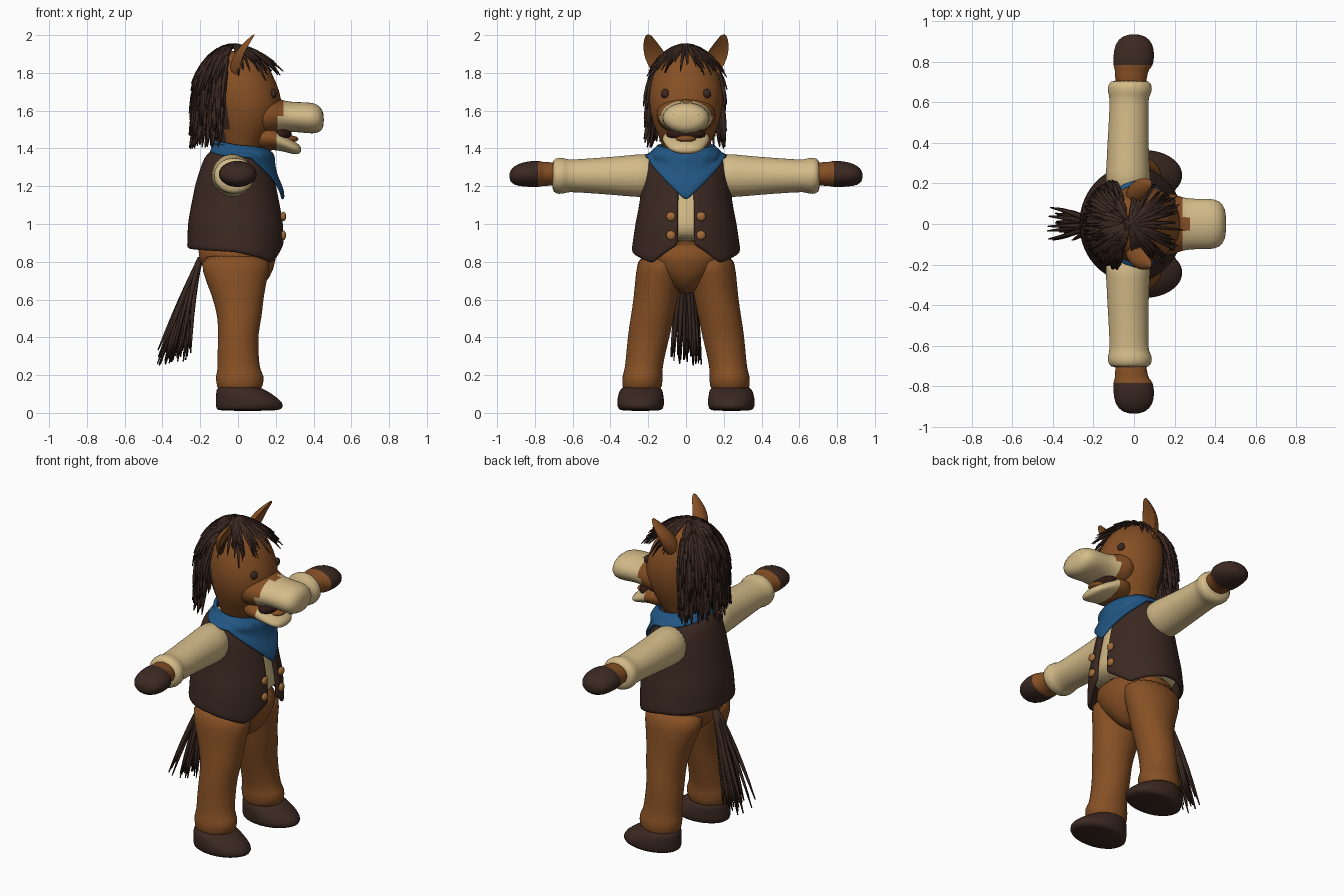
import bpy, bmesh, math, random
from math import sin, cos, pi, radians
from mathutils import Vector

random.seed(4)
if "Cube" in bpy.data.objects:
    bpy.data.objects.remove(bpy.data.objects["Cube"])


def material(name, *rgb):
    m = bpy.data.materials.new(name)
    m.use_nodes = True
    m.diffuse_color = (*rgb, 1)
    shader = m.node_tree.nodes["Principled BSDF"]
    shader.inputs["Base Color"].default_value = (*rgb, 1)
    shader.inputs["Roughness"].default_value = 0.8
    return m


BROWN = material("chestnut", .24, .08, .018)
DARK = material("dark brown", .045, .022, .016)
CREAM = material("cream", .66, .5, .25)
BLUE = material("scarf blue", .015, .09, .22)
GOLD = material("button bronze", .36, .15, .04)
MOUTH = material("mouth", .03, .01, .008)


def finish(name, bm, mats, mirror=False, subdiv=1, solid=0, rule=None):
    bmesh.ops.recalc_face_normals(bm, faces=bm.faces)
    for f in bm.faces:
        f.smooth = True
        if rule:
            f.material_index = int(rule(f.calc_center_median()))
    me = bpy.data.meshes.new(name)
    bm.to_mesh(me)
    bm.free()
    ob = bpy.data.objects.new(name, me)
    bpy.context.collection.objects.link(ob)
    for m in mats:
        me.materials.append(m)
    if mirror:
        mod = ob.modifiers.new("Mirror", "MIRROR")
        mod.use_axis = (False, True, False)
    if solid:
        mod = ob.modifiers.new("Thickness", "SOLIDIFY")
        mod.thickness = solid
        mod.offset = 0
    if subdiv:
        mod = ob.modifiers.new("Smooth", "SUBSURF")
        mod.levels = mod.render_levels = subdiv
    return ob


def bridge(bm, rings):
    """Skin closed rings of vertices and cap both ends."""
    n = len(rings[0])
    for p, q in zip(rings, rings[1:]):
        for i in range(n):
            j = (i + 1) % n
            bm.faces.new((p[i], p[j], q[j], q[i]))
    bm.faces.new(rings[0])
    bm.faces.new(rings[-1])


def loft(name, axis, stations, *mats, dent=1, sides=24, **kw):
    """Stations: position on axis, two centre coordinates, two radii."""
    bm = bmesh.new()
    k = "xyz".index(axis)
    rings = []
    for t, c, d, a, b in stations:
        ring = []
        for i in range(sides):
            w = 2 * pi * i / sides
            co = [c + a * cos(w) * (dent if cos(w) > 0 else 1), d + b * sin(w)]
            co.insert(k, t)
            ring.append(bm.verts.new(co))
        rings.append(ring)
    bridge(bm, rings)
    return finish(name, bm, mats, **kw)


def ball(name, centre, radii, mat, mirror=False):
    bm = bmesh.new()
    bmesh.ops.create_uvsphere(bm, u_segments=16, v_segments=10, radius=1)
    bmesh.ops.scale(bm, vec=radii, verts=bm.verts)
    bmesh.ops.translate(bm, vec=centre, verts=bm.verts)
    return finish(name, bm, [mat], mirror, 0)


def sheet(name, func, nu, nv, mat, solid):
    bm = bmesh.new()
    g = [[bm.verts.new(func(i / nu, j / nv)) for j in range(nv + 1)] for i in range(nu + 1)]
    for i in range(nu):
        for j in range(nv):
            bm.faces.new((g[i][j], g[i + 1][j], g[i + 1][j + 1], g[i][j + 1]))
    return finish(name, bm, [mat], True, 1, solid)


def strand(bm, points, r, sides=5):
    """Tapered lock of hair along a path."""
    rings = []
    for k, p in enumerate(points):
        t = (points[min(k + 1, len(points) - 1)] - points[max(k - 1, 0)]).normalized()
        u = t.orthogonal().normalized()
        v = t.cross(u)
        s = r * (1 - .75 * (k / (len(points) - 1)) ** 3)
        rings.append([bm.verts.new(p + s * (u * cos(w) + v * sin(w)))
                      for w in (2 * pi * i / sides for i in range(sides))])
    bridge(bm, rings)


def table(rows, x):
    """Linear lookup by the first column."""
    for p, q in zip(rows, rows[1:]):
        if x <= q[0]:
            f = max(0, (x - p[0]) / (q[0] - p[0]))
            return [m + (n - m) * f for m, n in zip(p[1:], q[1:])]
    return rows[-1][1:]


# Torso profile: height, centre x, depth radius, width radius
TORSO = [(.79, -.02, .25, .285), (.9, -.01, .245, .27), (1, -.01, .243, .255),
         (1.1, -.01, .225, .235), (1.2, -.01, .205, .222), (1.3, -.01, .175, .212),
         (1.36, -.01, .15, .18), (1.4, 0, .11, .12)]

loft("shirt", "z", [(z, c, 0, a * .95, b * .94) for z, c, a, b in TORSO[1:]], CREAM)

HEM = [(8, .89), (22, .85), (38, .79), (60, .82), (90, .85), (180, .87)]


def vest(u, v):
    start = 9 + 2 * v
    deg = start + (180 - start) * u
    low = table(HEM, deg)[0]
    z = low + (1.395 - low) * v
    c, a, b = table(TORSO, z)
    return c + a * cos(radians(deg)), b * sin(radians(deg)), z


sheet("vest", vest, 28, 14, DARK, .026)
for z in (.94, 1.04):
    ball("vest_button", (.24, .08, z), (.015, .025, .025), GOLD, True)


# Neckerchief draped to a point at the front
DRAPE = [(0, 1.12), (35, 1.25), (65, 1.35), (180, 1.38)]


def scarf(u, v):
    low = table(DRAPE, 180 * u)[0]
    top = 1.39 + .055 * u
    z = low + (top - low) * v
    c, a, b = table(TORSO, z)
    w = pi * u
    ruffle = .006 * sin(v * 9 + u * 5)
    return (c + .015 * (z > 1.35) + (max(a + .028, .14) + ruffle) * cos(w),
            (max(min(b, .19) + .028, .15) + ruffle) * sin(w), z)


sheet("neckerchief", scarf, 24, 8, BLUE, .02)

# Hips, legs and feet
loft("hips", "z", [(.63, .02, 0, .04, .03), (.66, .02, 0, .1, .07), (.72, .01, 0, .165, .14),
                   (.8, -.005, 0, .207, .235), (.92, -.005, 0, .22, .245)], BROWN)
loft("leg", "z", [(.1, .005, .235, .1, .09), (.14, .01, .232, .125, .108), (.2, .01, .23, .13, .108),
                  (.222, .005, .226, .113, .1), (.3, 0, .215, .11, .103), (.42, 0, .195, .106, .113),
                  (.5, .01, .18, .117, .114), (.62, 0, .158, .136, .118), (.75, -.015, .14, .18, .126),
                  (.85, -.01, .13, .19, .12)], BROWN, mirror=True)
loft("foot", "z", [(.01, .05, .24, .15, .1), (.02, .06, .24, .178, .12), (.05, .062, .24, .182, .127),
                   (.09, .04, .24, .158, .122), (.125, .012, .237, .128, .114),
                   (.145, 0, .235, .1, .09)], DARK, mirror=True)

# Arms along the side axis
loft("sleeve", "y", [(.14, -.03, 1.26, .12, .12), (.25, -.03, 1.255, .108, .115), (.4, -.03, 1.255, .102, .1),
                     (.55, -.025, 1.255, .097, .09), (.63, -.025, 1.255, .096, .085),
                     (.645, -.02, 1.255, .11, .097), (.695, -.02, 1.255, .11, .097),
                     (.71, -.02, 1.255, .08, .07)], CREAM, mirror=True)
loft("hand", "y", [(.66, -.015, 1.265, .075, .06), (.73, -.015, 1.265, .079, .063), (.765, -.01, 1.265, .085, .065),
                   (.775, -.005, 1.265, .098, .07), (.83, 0, 1.265, .103, .07), (.89, 0, 1.26, .094, .06),
                   (.925, 0, 1.255, .06, .04), (.935, 0, 1.255, .02, .015)], BROWN, DARK,
     mirror=True, rule=lambda p: p.y > .77)

# Head, snout and jaw
loft("head", "z", [(1.34, .01, 0, .1, .1), (1.42, .02, 0, .115, .125), (1.5, .035, 0, .155, .165),
                   (1.58, .04, 0, .19, .19), (1.66, .035, 0, .2, .2), (1.75, .02, 0, .185, .19),
                   (1.83, .005, 0, .16, .16), (1.89, 0, 0, .115, .12), (1.92, 0, 0, .05, .05)],
     BROWN, DARK, rule=lambda p: p.x < -.06 and p.z > 1.44)
loft("snout", "x", [(.08, 0, 1.58, .17, .13), (.18, 0, 1.577, .155, .105), (.21, 0, 1.572, .143, .093),
                    (.24, 0, 1.57, .133, .085), (.27, 0, 1.568, .127, .08), (.33, 0, 1.565, .124, .08),
                    (.4, 0, 1.56, .127, .085), (.44, 0, 1.555, .1, .066), (.455, 0, 1.55, .05, .03)],
     BROWN, CREAM, rule=lambda p: p.x > .225 + (p.z - 1.57) * .4)
loft("jaw", "x", [(.08, 0, 1.46, .12, .08), (.18, 0, 1.455, .128, .064), (.2, 0, 1.45, .125, .06),
                  (.24, 0, 1.43, .115, .046), (.3, 0, 1.402, .092, .036), (.325, 0, 1.395, .066, .024),
                  (.335, 0, 1.393, .03, .01)], BROWN, CREAM, rule=lambda p: p.x > .19)
ball("mouth_inside", (.225, 0, 1.475), (.06, .105, .04), MOUTH)
ball("tongue", (.265, 0, 1.45), (.055, .055, .02), BROWN)
ball("eye", (.187, .11, 1.69), (.018, .023, .025), DARK, True)
ball("nostril", (.441, .062, 1.57), (.006, .011, .014), BROWN, True)
loft("ear", "z", [(1.77, .01, .12, .05, .045), (1.82, .01, .135, .056, .055), (1.88, .025, .158, .056, .062),
                  (1.93, .045, .178, .045, .05), (1.98, .078, .195, .026, .028),
                  (2.005, .09, .2, .008, .01)], BROWN, mirror=True, dent=-.2)


def hair_path(theta, e0, sweep, flare):
    """Follow the skull down from elevation e0, then hang."""
    points = []
    for k in range(6):
        f = k / 5
        e = radians(e0 - sweep * f)
        s = 1 + flare * f
        r = cos(max(e, 0)) * s
        points.append(Vector((-.02 + .2 * r * cos(theta), .2 * r * sin(theta), 1.66 + .285 * sin(e))))
    return points


# Mane down the back, forelock over the brow
bm = bmesh.new()
for i in range(330):
    theta = radians(random.uniform(107, 253))
    e0 = 85 - 95 * random.random()
    strand(bm, hair_path(theta + random.uniform(-.05, .05), e0, random.uniform(40, 62),
                         random.uniform(.06, .2)), random.uniform(.01, .014))
finish("mane", bm, [DARK], subdiv=0)

bm = bmesh.new()
for i in range(70):
    theta = radians(random.uniform(-85, 85))
    strand(bm, hair_path(theta, random.uniform(85, 100), random.uniform(48, 66),
                         .1 + .5 * cos(theta) * random.uniform(.6, 1)), random.uniform(.009, .013))
finish("forelock", bm, [DARK], subdiv=0)

# Tail fanning out from the seat
bm = bmesh.new()
for i in range(38):
    f = random.random()
    tip = Vector((-.25 - .19 * f, random.uniform(-.085, .085), .31 - .04 * f + random.uniform(-.03, .06)))
    root = Vector((-.2, random.uniform(-.015, .015), .82))
    knee = Vector((-.245 - .06 * f, tip.y * .7, .62))
    path = [root * (1 - t) ** 2 + knee * 2 * t * (1 - t) + tip * t * t for t in (k / 6 for k in range(7))]
    strand(bm, path, random.uniform(.012, .016))
finish("tail", bm, [DARK], subdiv=0)
